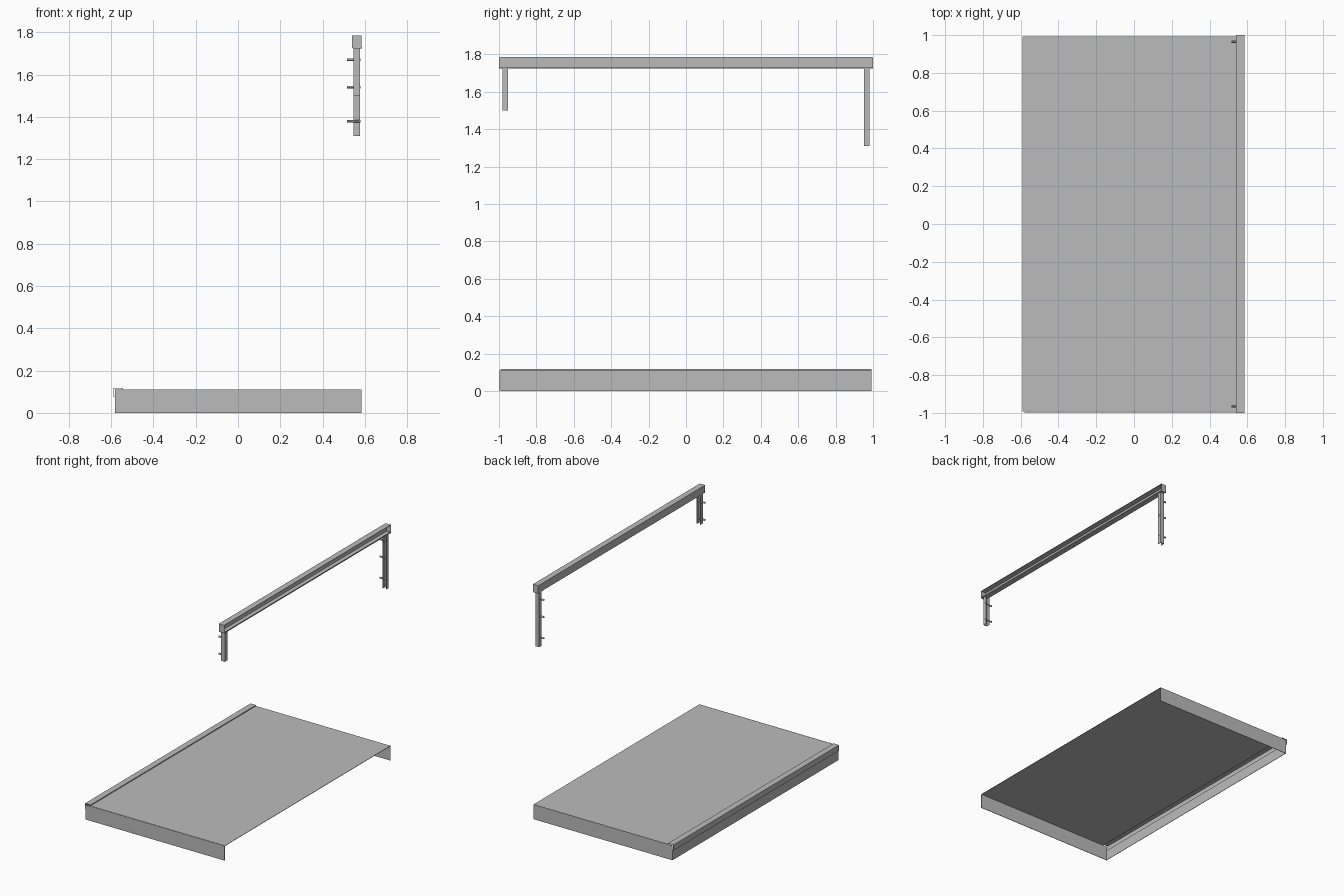
import bpy
import bmesh
from mathutils import Vector

cube = bpy.data.objects.get("Cube")
if cube:
    bpy.data.objects.remove(cube, do_unlink=True)

# One painted-metal grey for everything
grey = bpy.data.materials.new("plain grey metal")
grey.use_nodes = True
colour = (0.5, 0.5, 0.5, 1)
grey.diffuse_color = colour
grey.node_tree.nodes["Principled BSDF"].inputs["Base Color"].default_value = colour

SHEET = 0.003


def finish(name, bm):
    bmesh.ops.recalc_face_normals(bm, faces=bm.faces)
    mesh = bpy.data.meshes.new(name)
    bm.to_mesh(mesh)
    bm.free()
    mesh.materials.append(grey)
    obj = bpy.data.objects.new(name, mesh)
    bpy.context.scene.collection.objects.link(obj)
    return obj


def box(name, low, high):
    bm = bmesh.new()
    bmesh.ops.create_cube(bm, size=1)
    low, high = Vector(low), Vector(high)
    bmesh.ops.scale(bm, vec=high - low, verts=bm.verts)
    bmesh.ops.translate(bm, vec=(low + high) / 2, verts=bm.verts)
    return finish(name, bm)


def folded_sheet(name, points, sweep):
    """Bent sheet metal: an open profile swept along a vector and thickened."""
    bm = bmesh.new()
    start = [bm.verts.new(p) for p in points]
    end = [bm.verts.new(Vector(p) + Vector(sweep)) for p in points]
    for i in range(len(points) - 1):
        bm.faces.new((start[i], start[i + 1], end[i + 1], end[i]))
    obj = finish(name, bm)
    mod = obj.modifiers.new("thickness", "SOLIDIFY")
    mod.thickness = SHEET
    mod.offset = 0
    mod.use_even_offset = True
    return obj


def pin(name, x0, x1, y, z, radius=0.006):
    bpy.ops.mesh.primitive_cylinder_add(
        vertices=12, radius=radius, depth=x1 - x0,
        location=((x0 + x1) / 2, y, z), rotation=(0, 1.5708, 0))
    obj = bpy.context.object
    obj.name = name
    obj.data.materials.append(grey)
    bpy.ops.object.shade_smooth_by_angle()


# Tray: top sheet with a raised lip folded down into the side skirt
tray = [(0.585, 0.11), (-0.545, 0.11), (-0.545, 0.117), (-0.588, 0.117),
        (-0.588, 0.077), (-0.58, 0.077), (-0.58, 0)]
folded_sheet("tray_sheet", [(x, -0.992, z) for x, z in tray], (0, 1.984, 0))

# Tray end skirts; the remaining long side stays open
for label, y in (("front", -0.997), ("back", 0.99)):
    box(label + "_skirt", (-0.581, y, 0), (0.585, y + SHEET, 0.111))

# Rail: channel open towards +x, with a stepped back wall and a small lower lip
rail = [(0.584, 1.784), (0.541, 1.784), (0.541, 1.755), (0.546, 1.755),
        (0.546, 1.726), (0.584, 1.726), (0.584, 1.732)]
folded_sheet("rail", [(x, -0.998, z) for x, z in rail], (0, 1.996, 0))
for label, y in (("front", -1), ("back", 1 - SHEET)):
    box(label + "_rail_cap", (0.54, y, 1.725), (0.585, y + SHEET, 1.785))

# Legs: channels opening towards the middle, each with a row of pins
legs = (("front", -1, 1.5, (1.67, 1.54)),
        ("back", 1, 1.31, (1.67, 1.54, 1.38)))
for label, side, bottom, heights in legs:
    inner, outer = 0.953 * side, 0.98 * side
    section = [(0.547, inner), (0.547, outer), (0.576, outer), (0.576, inner)]
    folded_sheet(label + "_leg", [(x, y, bottom) for x, y in section],
                 (0, 0, 1.727 - bottom))
    for i, z in enumerate(heights):
        pin(f"{label}_leg_pin_{i + 1}", 0.515, 0.579, 0.965 * side, z)
